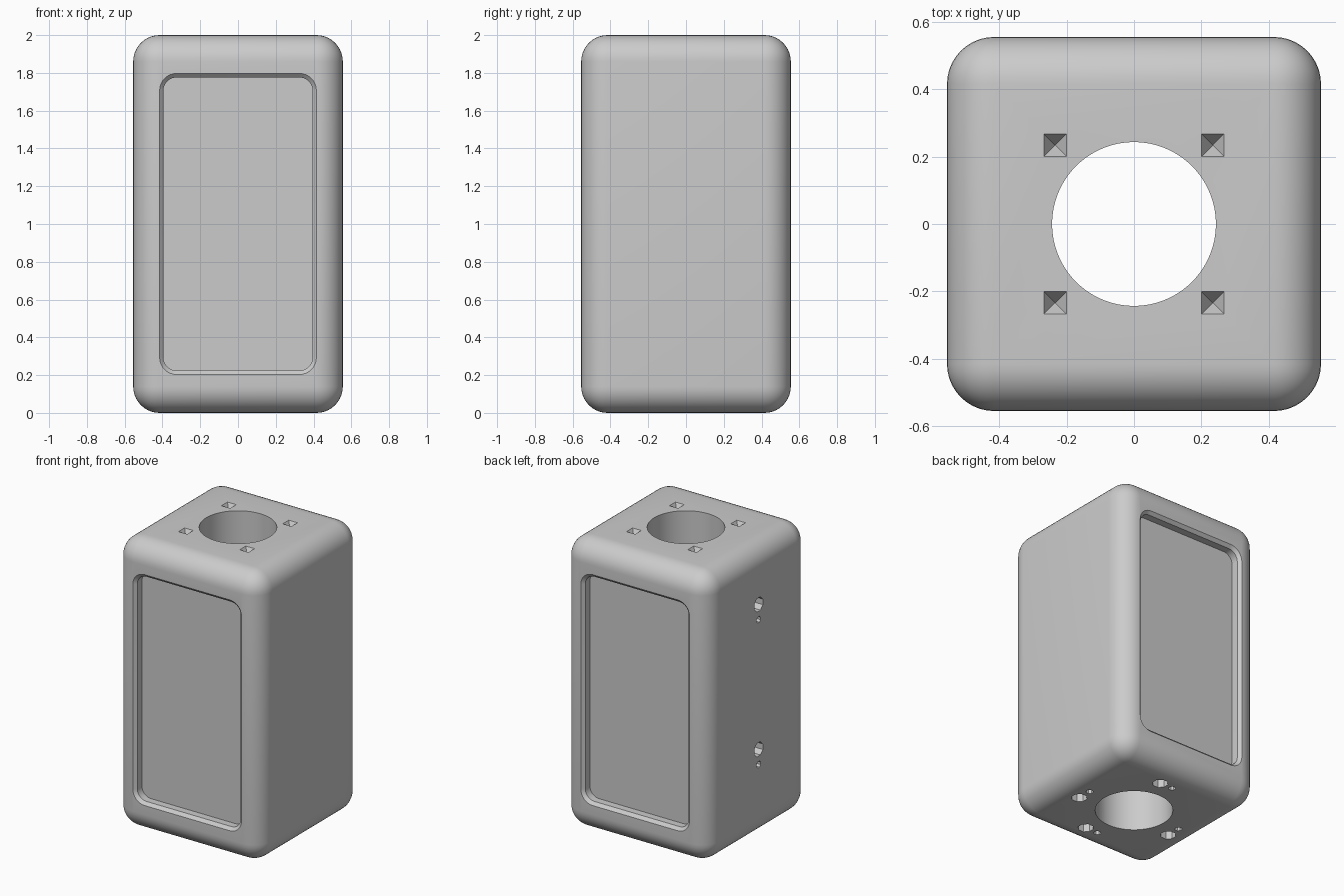
import bpy, bmesh, math
from mathutils import Matrix, Vector

if "Cube" in bpy.data.objects:
    bpy.data.objects.remove(bpy.data.objects["Cube"])

W, H, R = 1.11, 2.0, 0.14            # width, height, edge radius

grey = bpy.data.materials.new("light_grey")
grey.diffuse_color = (0.6, 0.6, 0.6, 1)
grey.use_nodes = True
grey.node_tree.nodes["Principled BSDF"].inputs["Base Color"].default_value = grey.diffuse_color


def rounded_rect(hx, hy, r, seg=8):
    pts = []
    for i, (sx, sy) in enumerate([(1, 1), (-1, 1), (-1, -1), (1, -1)]):
        for k in range(seg + 1):
            a = math.pi / 2 * (i + k / seg)
            pts.append((sx * (hx - r) + r * math.cos(a), sy * (hy - r) + r * math.sin(a)))
    return pts


def ngon(n, r, turn=0.0):
    return [(r * math.cos(turn + 2 * math.pi * k / n), r * math.sin(turn + 2 * math.pi * k / n))
            for k in range(n)]


def loft(bm, frame, rings):
    """Closed solid through (outline, height) rings, heights going outward."""
    loops = [[bm.verts.new(frame @ Vector((x, y, z))) for x, y in pts] for pts, z in rings]
    bm.faces.new(loops[0][::-1])
    bm.faces.new(loops[-1])
    for a, b in zip(loops, loops[1:]):
        n = len(a)
        for i in range(n):
            j = (i + 1) % n
            bm.faces.new((a[i], a[j], b[j], b[i]))


def side_frame(turn):
    """Local z points out of a wall, local y points up."""
    return (Matrix.Translation((0, 0, H / 2)) @ Matrix.Rotation(turn, 4, 'Z')
            @ Matrix.Rotation(math.pi / 2, 4, 'X'))


def make_object(name, bm):
    bmesh.ops.recalc_face_normals(bm, faces=bm.faces)
    me = bpy.data.meshes.new(name)
    bm.to_mesh(me)
    bm.free()
    me.materials.append(grey)
    ob = bpy.data.objects.new(name, me)
    bpy.context.collection.objects.link(ob)
    return ob


# Rounded block
bm = bmesh.new()
bmesh.ops.create_cube(bm, size=1, matrix=Matrix.Translation((0, 0, H / 2))
                      @ Matrix.Diagonal((W, W, H, 1)))
bmesh.ops.bevel(bm, geom=bm.edges[:], offset=R, segments=10, profile=0.5, affect='EDGES')
body = make_object("housing", bm)

# All cut-outs in one helper
cut = bmesh.new()

# Central bore
loft(cut, Matrix(), [(ngon(96, 0.243), -0.1), (ngon(96, 0.243), H + 0.1)])

# Recessed panels with chamfered rim, front and back
outer, inner = rounded_rect(0.415, 0.797, 0.09), rounded_rect(0.395, 0.776, 0.07)
for turn in (0, math.pi):
    loft(cut, side_frame(turn), [(inner, W / 2 - 0.07), (inner, W / 2 - 0.02),
                                 (outer, W / 2), (outer, W / 2 + 0.05)])

# Pyramid pits on the top
pit, tip = ngon(4, 0.047, math.pi / 4), ngon(4, 0.0004, math.pi / 4)
for sx in (-1, 1):
    for sy in (-1, 1):
        loft(cut, Matrix.Translation((sx * 0.234, sy * 0.234, H)),
             [(tip, -0.05), (pit, 0), (pit, 0.05)])


# Mounting holes: a wide and a narrow one side by side
def mount(frame, top, wide, narrow):
    for (x, y), r in ((wide, 0.05), (narrow, 0.023)):
        pts = ngon(8, r, math.pi / 8)
        loft(cut, frame @ Matrix.Translation((x, y, top)), [(pts, -0.06), (pts, 0.05)])


for z in (-0.49, 0.51):
    mount(side_frame(-math.pi / 2), W / 2, (0, z + 0.105), (0, z))
under = Matrix.Rotation(math.pi, 4, 'X')
for s in (-1, 1):
    mount(under, 0, (s * 0.363, 0.1), (s * 0.363, 0))
    mount(under, 0, (0.09, s * 0.363), (-0.005, s * 0.363))

cutter = make_object("cutter", cut)
cutter.hide_render = True

# Cut and shade
mod = body.modifiers.new("cut", 'BOOLEAN')
mod.operation, mod.solver, mod.object = 'DIFFERENCE', 'EXACT', cutter
bpy.context.view_layer.objects.active = body
body.select_set(True)
bpy.ops.object.modifier_apply(modifier=mod.name)
bpy.data.objects.remove(cutter)
bpy.ops.object.shade_smooth_by_angle(angle=math.radians(30))
